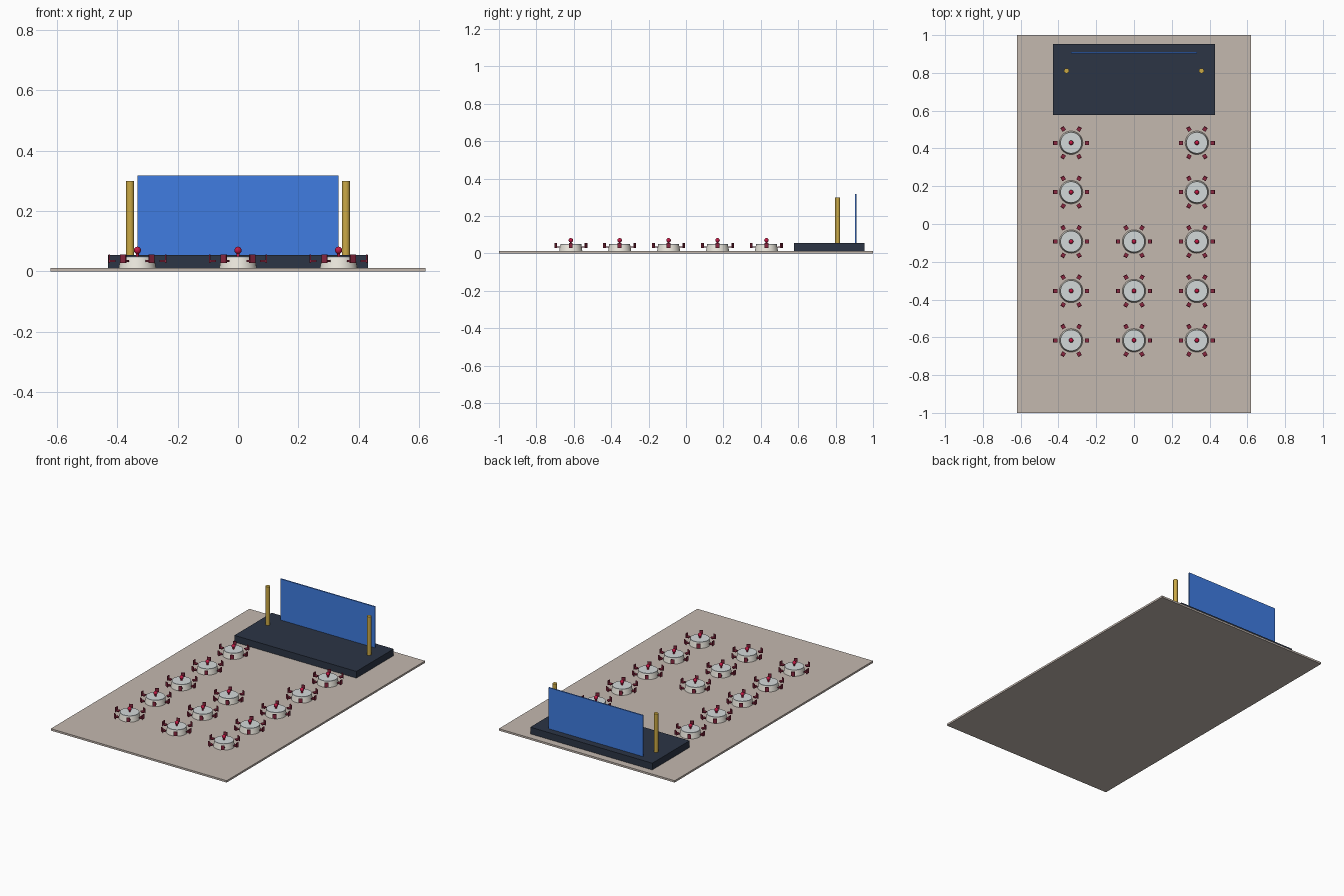
import bpy, math
from mathutils import Matrix, Vector

if "Cube" in bpy.data.objects:
    bpy.data.objects.remove(bpy.data.objects["Cube"])


def material(name, rgb):
    m = bpy.data.materials.new(name)
    m.diffuse_color = (*rgb, 1)
    m.use_nodes = True
    m.node_tree.nodes["Principled BSDF"].inputs["Base Color"].default_value = m.diffuse_color
    return m


CARPET = material("carpet", (0.55, 0.48, 0.43))
NAVY = material("stage_navy", (0.025, 0.035, 0.06))
BLUE = material("screen_blue", (0.05, 0.2, 0.75))
GOLD = material("gold", (0.6, 0.4, 0.06))
CREAM = material("cloth_cream", (0.85, 0.82, 0.74))
TOP = material("table_top_grey", (0.65, 0.69, 0.69))
WINE = material("chair_wine", (0.25, 0.02, 0.05))
ROSE = material("flower_red", (0.55, 0.01, 0.06))


def box(name, lo, hi, mat):
    lo, hi = Vector(lo), Vector(hi)
    bpy.ops.mesh.primitive_cube_add(size=1)
    o = bpy.context.object
    o.name = name
    o.data.transform(Matrix.Translation((lo + hi) / 2) @ Matrix.Diagonal((*(hi - lo), 1)))
    o.data.materials.append(mat)
    return o


def cone(name, r1, r2, z0, z1, mat, sides=32):
    bpy.ops.mesh.primitive_cone_add(vertices=sides, radius1=r1, radius2=r2, depth=z1 - z0)
    o = bpy.context.object
    o.name = name
    o.data.transform(Matrix.Translation((0, 0, (z0 + z1) / 2)))
    o.data.materials.append(mat)
    bpy.ops.object.shade_smooth_by_angle()
    return o


def place(source, loc, angle=0.0):
    o = source.copy()  # linked copy sharing the mesh
    o.location = (*loc, 0)
    o.rotation_euler.z = angle
    bpy.context.collection.objects.link(o)


# Floor, stage and screen
box("floor", (-0.62, -1, 0), (0.62, 1, 0.012), CARPET)
box("stage", (-0.43, 0.578, 0.012), (0.43, 0.954, 0.055), NAVY)
box("screen", (-0.333, 0.903, 0.055), (0.333, 0.911, 0.317), BLUE)

# Gold posts either side of the screen
for side in (-1, 1):
    post = cone("stage_post", 0.0135, 0.0135, 0.055, 0.3, GOLD, 16)
    post.location = (side * 0.357, 0.811, 0)

# One table set: cloth, top, flower centrepiece
table = [
    cone("table_cloth", 0.062, 0.056, 0.012, 0.045, CREAM),
    cone("table_top", 0.056, 0.056, 0.045, 0.05, TOP),
    cone("flower_stem", 0.005, 0.005, 0.05, 0.064, ROSE, 12),
]
bpy.ops.mesh.primitive_uv_sphere_add(segments=16, ring_count=10, radius=0.012)
flower = bpy.context.object
flower.name = "flower_ball"
flower.data.transform(Matrix.Translation((0, 0, 0.07)))
flower.data.materials.append(ROSE)
bpy.ops.object.shade_smooth_by_angle()
table.append(flower)

# One chair, pointing outward along +x
chair = [
    box("chair_seat", (0.073, -0.0105, 0.031), (0.092, 0.0105, 0.038), WINE),
    box("chair_back", (0.091, -0.0105, 0.028), (0.096, 0.0105, 0.056), WINE),
]

# Repeat tables: two long side columns and a shorter middle one
spots = [(x, 0.43 - 0.2615 * row) for x in (-0.333, 0, 0.333)
         for row in range(5) if x != 0 or row >= 2]
for spot in spots:
    for part in table:
        place(part, spot)
    for k in range(6):
        for part in chair:
            place(part, spot, k * math.pi / 3)

# Remove the templates
for part in table + chair:
    bpy.data.objects.remove(part)
